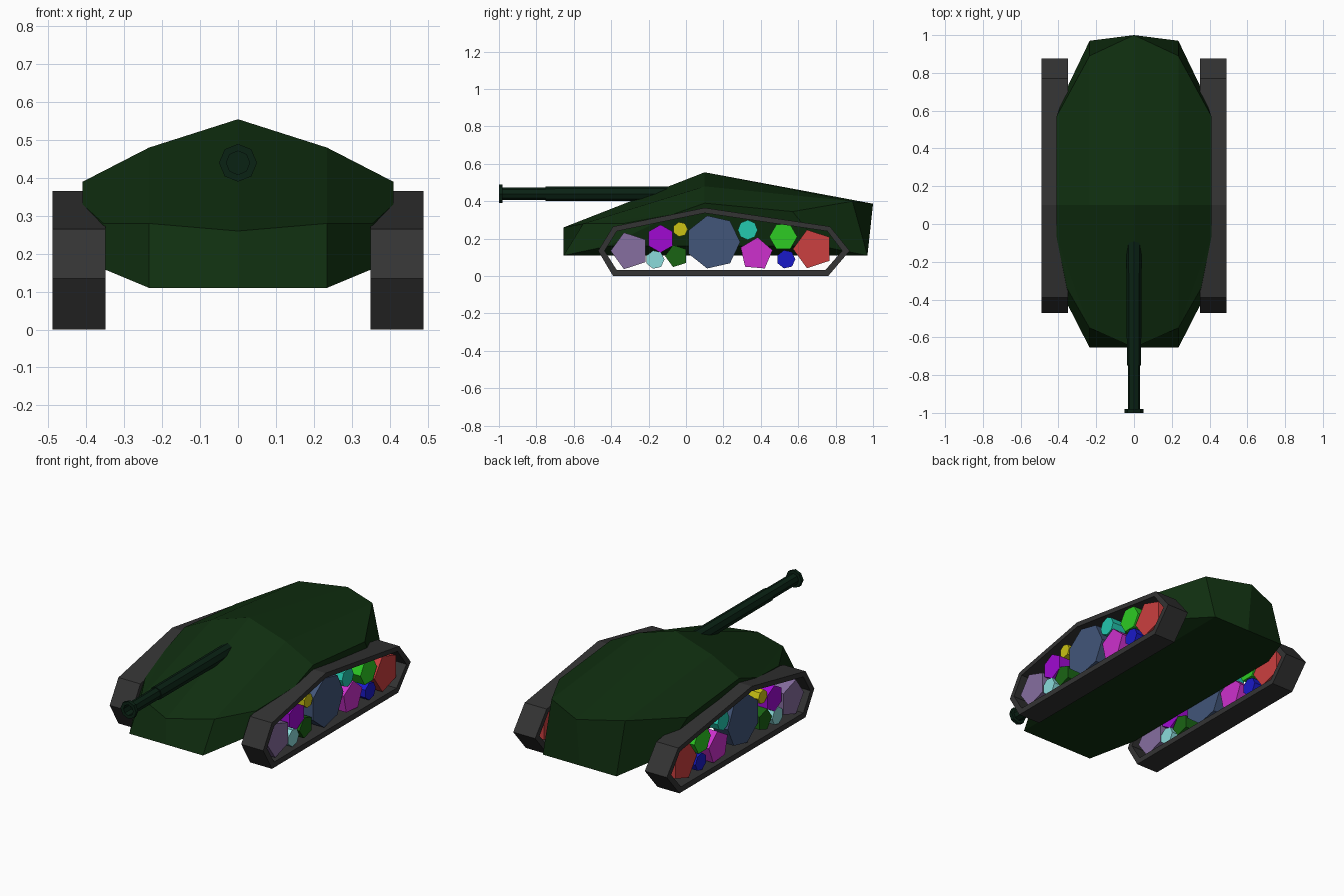
import bpy, bmesh, math

if "Cube" in bpy.data.objects:
    bpy.data.objects.remove(bpy.data.objects["Cube"])


def material(name, rgb):
    m = bpy.data.materials.new(name)
    m.diffuse_color = (*rgb, 1)
    m.use_nodes = True
    m.node_tree.nodes["Principled BSDF"].inputs["Base Color"].default_value = m.diffuse_color
    return m


def finish(name, bm, mat, mirror=False):
    bmesh.ops.recalc_face_normals(bm, faces=bm.faces)
    me = bpy.data.meshes.new(name)
    bm.to_mesh(me)
    bm.free()
    me.materials.append(mat)
    ob = bpy.data.objects.new(name, me)
    bpy.context.collection.objects.link(ob)
    if mirror:
        mod = ob.modifiers.new("Mirror", 'MIRROR')
        mod.merge_threshold = 0.0005
    return ob


def bridge(bm, a, b):
    n = len(a)
    for i in range(n):
        j = (i + 1) % n
        bm.faces.new((a[i], a[j], b[j], b[i]))


hull_green = material("hull_green", (.005, .028, .005))
gun_green = material("gun_green", (.003, .016, .007))
track_grey = material("track_grey", (.033, .033, .033))

# Hull: right half, mirrored across x
P = {
    'F0': (0, -.655, .26), 'F1': (.235, -.55, .28), 'F2': (.355, -.34, .28), 'F3': (.41, -.07, .33),
    'P0': (0, .1, .555), 'P1': (.235, .1, .48), 'P2': (.41, .1, .39),
    'R0': (0, 1, .387), 'R1': (.235, .89, .40), 'R2': (.41, .57, .345),
    'B0': (0, -.655, .11), 'B1': (.235, -.655, .11), 'B2': (.355, -.42, .16),
    'B3': (.355, .72, .16), 'B4': (.235, .97, .11), 'B5': (0, .97, .11),
}
faces = ["F0 F1 P1 P0", "F1 F2 F3", "F1 F3 P2 P1", "P0 P1 R1 R0", "P1 P2 R2 R1",
         "R0 R1 B4 B5", "R1 R2 B3 B4", "F3 F2 B2", "P2 F3 B2 B3 R2",
         "F2 F1 B1 B2", "F1 F0 B0 B1", "B0 B1 B4 B5", "B1 B2 B3 B4"]
bm = bmesh.new()
V = {k: bm.verts.new(p) for k, p in P.items()}
for f in faces:
    bm.faces.new([V[k] for k in f.split()])
finish("hull", bm, hull_green, True)

# Gun barrel: eight-sided lathe along y with a flared, hollow muzzle
profile = [(0, .04), (-.75, .038), (-.75, .033), (-.98, .033), (-.98, .05),
           (-1, .05), (-1, .031), (-.94, .031)]
bm = bmesh.new()
rings = []
for y, r in profile:
    rings.append([bm.verts.new((r * math.cos(a), y, .44 + r * math.sin(a)))
                  for a in (math.tau * i / 8 for i in range(8))])
for a, b in zip(rings, rings[1:]):
    bridge(bm, a, b)
bm.faces.new(rings[0])
bm.faces.new(rings[-1])
finish("gun_barrel", bm, gun_green)

# Track: seven-sided belt loop with an open middle
outer = [(-.47, .135), (-.39, .265), (.1, .365), (.77, .265), (.875, .135), (.76, 0), (-.39, 0)]
inner = [(-.435, .135), (-.37, .24), (.1, .337), (.755, .24), (.835, .135), (.745, .032), (-.37, .032)]
bm = bmesh.new()
loops = [[bm.verts.new((x, y, z)) for y, z in pts]
         for pts, x in ((outer, .35), (outer, .49), (inner, .49), (inner, .35))]
for i in range(4):
    bridge(bm, loops[i], loops[(i + 1) % 4])
finish("tracks", bm, track_grey, True)

# Wheels: name, y, z, radius, sides, first corner angle, colour
wheels = [
    ("lilac", -.30, .135, .103, 5, 180, (.24, .156, .35)),
    ("purple", -.136, .20, .075, 6, 90, (.35, .003, .64)),
    ("yellow", -.03, .25, .04, 7, 0, (.6, .54, .007)),
    ("pale_cyan", -.165, .088, .05, 7, 0, (.26, .71, .71)),
    ("dark_green", -.05, .107, .062, 5, 180, (.01, .127, .007)),
    ("slate", .145, .182, .145, 7, 0, (.054, .093, .195)),
    ("magenta", .375, .118, .09, 5, 85, (.61, .03, .61)),
    ("teal", .33, .247, .053, 8, 0, (.017, .578, .43)),
    ("bright_green", .52, .21, .075, 6, 0, (.026, .6, .017)),
    ("blue", .535, .09, .05, 7, 0, (.01, .01, .578)),
    ("red", .68, .145, .108, 5, 180, (.6, .05, .05)),
]
for name, y, z, r, n, start, rgb in wheels:
    bm = bmesh.new()
    ends = []
    for x in (.37, .47):
        ends.append([bm.verts.new((x, y + r * math.cos(a), z + r * math.sin(a)))
                     for a in (math.radians(start) + math.tau * i / n for i in range(n))])
        bm.faces.new(ends[-1])
    bridge(bm, *ends)
    finish(name + "_wheels", bm, material(name, rgb), True)
